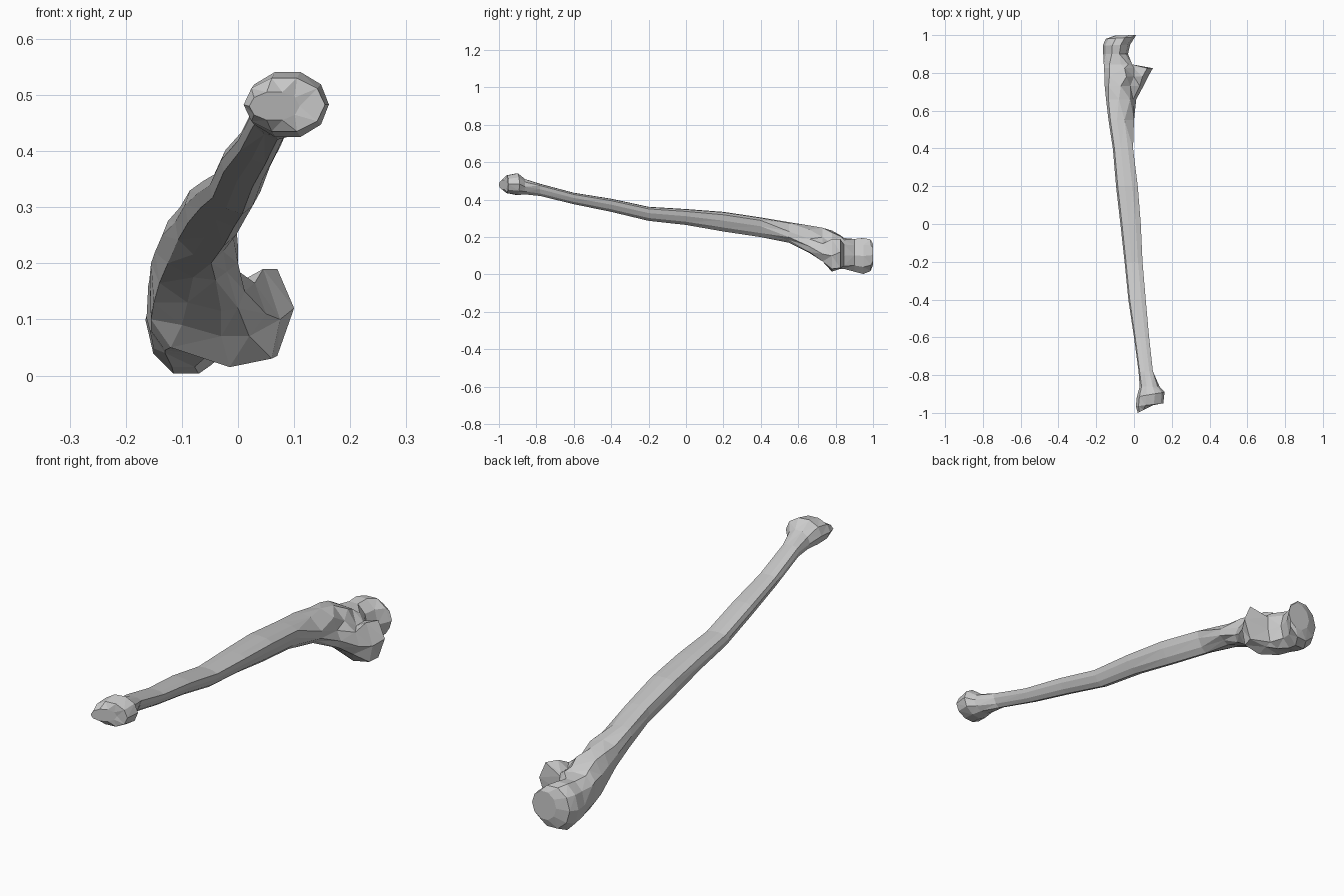
import bpy, bmesh, math

# Unit cross-sections (u across, v up), ten sides, running left, bottom, right, top
SHAFT = [(0, .7), (.05, .4), (.3, .15), (.6, 0), (.8, .2),
         (.95, .55), (1, .85), (.75, .97), (.4, 1), (.08, .95)]
ROUND = [(.5 - .5 * math.cos(math.tau * i / 10),
          .5 - .525 * math.sin(math.tau * i / 10)) for i in range(10)]


def ring(profile, y, shear, x0, x1, z0, z1):
    """Fit a unit profile to a box; shear slides the right side along y."""
    return [(x0 + (x1 - x0) * u, y + shear * u, z0 + (z1 - z0) * v) for u, v in profile]


# Lower head: y, shear, x range, z range
head = [(-1, .045, .02, .11, .455, .505), (-.965, .015, .01, .155, .435, .53),
        (-.915, .025, .015, .162, .425, .541), (-.86, 0, .03, .135, .428, .51)]

# Shaft: y, shear, x range, z range
shaft = [(-.78, 0, .024, .1, .42, .485), (-.6, 0, 0, .08, .376, .437),
         (-.4, 0, -.03, .062, .335, .405), (-.2, 0, -.05, .045, .287, .362),
         (0, 0, -.072, .036, .265, .35), (.2, 0, -.095, .02, .23, .335),
         (.4, 0, -.112, -.005, .2, .305)]

# Flare into the projecting process: y, then ten (x, z) pairs
process = {
    .55: [(-.135, .25), (-.125, .2), (-.08, .175), (-.04, .17), (-.02, .185),
          (0, .2), (0, .23), (-.05, .275), (-.09, .28), (-.125, .275)],
    .66: [(-.148, .22), (-.14, .165), (-.09, .13), (-.03, .115), (0, .12),
          (.012, .15), (-.005, .19), (-.02, .24), (-.08, .262), (-.135, .25)],
    .73: [(-.155, .2), (-.15, .13), (-.1, .09), (-.03, .07), (.02, .07),
          (.05, .11), (.03, .165), (-.02, .2), (-.07, .25), (-.135, .245)],
    .78: [(-.157, .18), (-.155, .1), (-.12, .05), (-.015, .015), (.06, .03),
          (.075, .1), (.045, .19), (0, .165), (-.04, .225), (-.13, .235)],
    .825: [(-.158, .17), (-.155, .08), (-.13, .045), (-.015, .03), (.07, .035),
           (.1, .12), (.07, .19), (0, .165), (-.05, .205), (-.13, .21)],
    .845: [(-.16, .16), (-.157, .08), (-.13, .04), (-.06, .03), (-.02, .045),
           (-.01, .1), (-.01, .16), (-.03, .185), (-.07, .195), (-.13, .195)],
}

# Hooked upper end beyond the joint notch: y, shear, x range, z range
hook = [(.9, 0, -.163, -.032, .015, .19), (.945, .005, -.165, -.02, .003, .195),
        (.98, .01, -.15, .005, .018, .188), (.998, .002, -.1, .01, .05, .165)]

rings = [ring(ROUND, *s) for s in head]
rings += [ring(SHAFT, *s) for s in shaft]
rings += [[(x, y, z) for x, z in pts] for y, pts in process.items()]
rings += [ring(ROUND, *s) for s in hook]

# Skin the rings into one closed bone
bm = bmesh.new()
loops = [[bm.verts.new(p) for p in r] for r in rings]
for a, b in zip(loops, loops[1:]):
    for i in range(10):
        j = (i + 1) % 10
        bm.faces.new((a[i], a[j], b[j], b[i]))
bm.faces.new(loops[0])
bm.faces.new(loops[-1])
bmesh.ops.recalc_face_normals(bm, faces=bm.faces)
bmesh.ops.triangulate(bm, faces=bm.faces[:], quad_method='SHORT_EDGE')

mesh = bpy.data.meshes.new("forearm_bone")
bm.to_mesh(mesh)
bm.free()
bpy.context.collection.objects.link(bpy.data.objects.new("forearm_bone", mesh))
